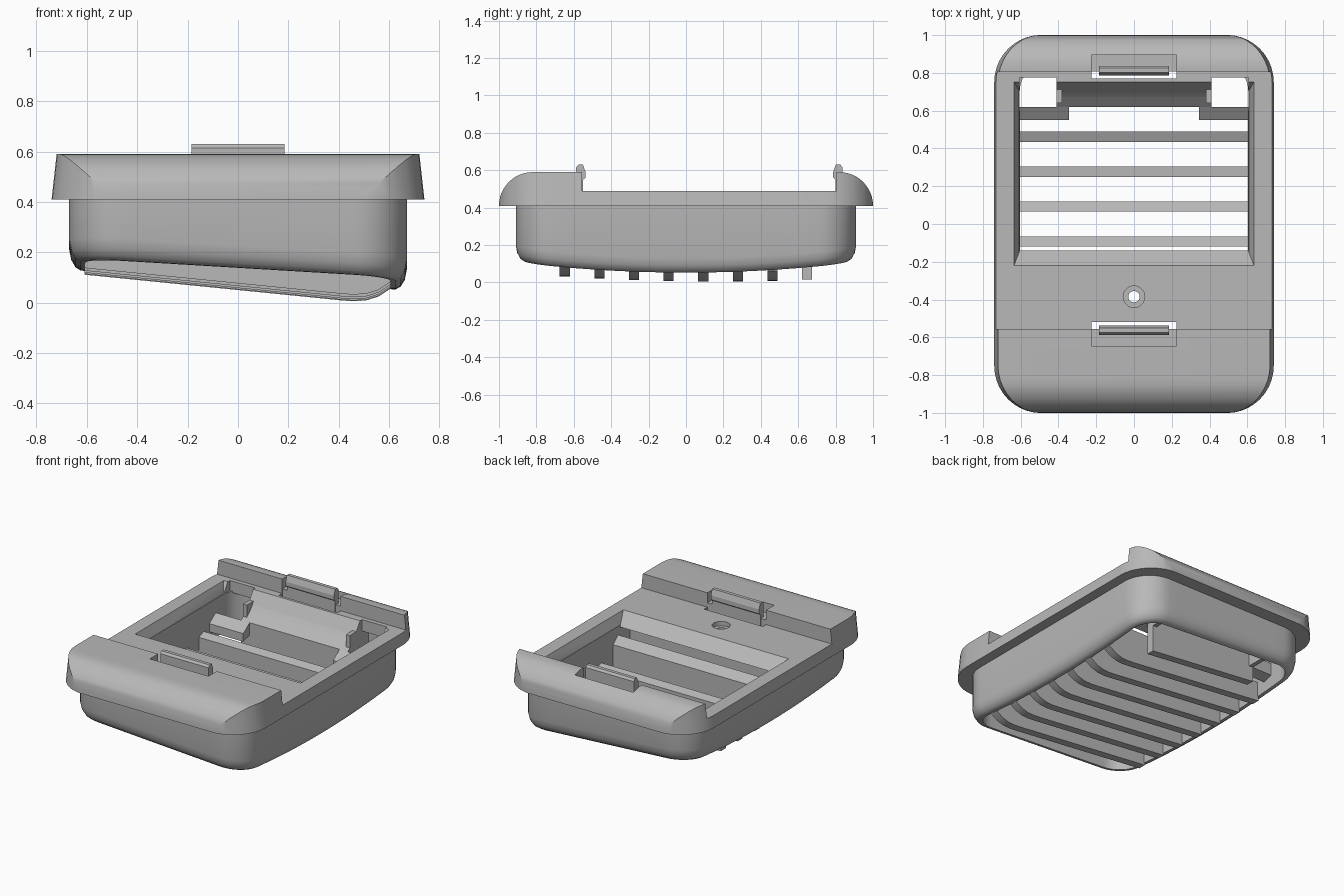
import bpy, bmesh, math
from mathutils import Vector

cube = bpy.data.objects.get("Cube")
if cube:
    bpy.data.objects.remove(cube, do_unlink=True)

grey = bpy.data.materials.new("plain grey")
grey.use_nodes = True
COLOUR = (0.48, 0.48, 0.48, 1)
grey.diffuse_color = COLOUR
grey.node_tree.nodes["Principled BSDF"].inputs["Base Color"].default_value = COLOUR


def finish(name, bm):
    bmesh.ops.recalc_face_normals(bm, faces=bm.faces)
    mesh = bpy.data.meshes.new(name)
    bm.to_mesh(mesh)
    bm.free()
    mesh.materials.append(grey)
    obj = bpy.data.objects.new(name, mesh)
    bpy.context.collection.objects.link(obj)
    return obj


def loft(name, rings, closed=False):
    """Skin matching rings of points, capped or joined end to end."""
    bm = bmesh.new()
    loops = [[bm.verts.new(p) for p in ring] for ring in rings]
    pairs = list(zip(loops, loops[1:]))
    if closed:
        pairs.append((loops[-1], loops[0]))
    else:
        bm.faces.new(loops[0])
        bm.faces.new(loops[-1])
    n = len(loops[0])
    for a, b in pairs:
        for i in range(n):
            j = (i + 1) % n
            bm.faces.new((a[i], a[j], b[j], b[i]))
    return finish(name, bm)


def extrude_x(name, profile, x0, x1):
    return loft(name, [[(x, y, z) for y, z in profile] for x in (x0, x1)])


def box(name, x0, x1, y0, y1, z0, z1):
    return extrude_x(name, [(y0, z0), (y1, z0), (y1, z1), (y0, z1)], x0, x1)


def tube_cut(name, radius, y, z0, z1):
    ring = [(radius * math.cos(i * math.tau / 32), y + radius * math.sin(i * math.tau / 32))
            for i in range(32)]
    return loft(name, [[(px, py, z) for px, py in ring] for z in (z0, z1)])


def outline(hx, hy, r, steps=10, straight=12):
    """Rounded rectangle with extra points along its sides."""
    pts = []
    for k, (sx, sy) in enumerate(((1, 1), (-1, 1), (-1, -1), (1, -1))):
        for i in range(steps + 1):
            a = math.pi / 2 * (k + i / steps)
            pts.append(Vector((sx * (hx - r) + r * math.cos(a), sy * (hy - r) + r * math.sin(a))))
    full = []
    for i, p in enumerate(pts):
        full.append(p)
        if i % (steps + 1) == steps:
            q = pts[(i + 1) % len(pts)]
            full += [p.lerp(q, j / straight) for j in range(1, straight)]
    return full


def boolean(target, cutter, operation="DIFFERENCE"):
    mod = target.modifiers.new("cut", "BOOLEAN")
    mod.operation, mod.object, mod.solver = operation, cutter, "EXACT"
    bpy.context.view_layer.objects.active = target
    bpy.ops.object.modifier_apply(modifier=mod.name)
    bpy.data.objects.remove(cutter, do_unlink=True)


def smooth(obj, angle=28):
    bpy.ops.object.select_all(action="DESELECT")
    obj.select_set(True)
    bpy.context.view_layer.objects.active = obj
    bpy.ops.object.shade_smooth_by_angle(angle=math.radians(angle))


# Flange: side profile with rounded ends, trimmed to a tapered rounded outline
arc = [math.pi / 2 * i / 12 for i in range(13)]
profile = [(-0.82 - 0.18 * math.cos(a), 0.41 + 0.18 * math.sin(a)) for a in arc]
profile += [(-0.555, 0.59), (-0.555, 0.49), (0.805, 0.49), (0.805, 0.59)]
profile += [(0.82 + 0.18 * math.sin(a), 0.41 + 0.18 * math.cos(a)) for a in arc]
flange = extrude_x("top_flange", profile, -0.9, 0.9)
trim = loft("trim", [[(p.x, p.y, z) for p in outline(hx, 1.001, 0.25)]
                     for hx, z in ((0.751, 0.31), (0.709, 0.69))])
boolean(flange, trim, "INTERSECT")

# Tray mouth with sloping sides
mouth = loft("mouth", [[(-hx, y0, z), (hx, y0, z), (hx, y1, z), (-hx, y1, z)]
                       for hx, y0, y1, z in ((0.597, -0.12, 0.687, 0.39),
                                             (0.639, -0.23, 0.758, 0.50))])
boolean(flange, mouth)

# Back windows, clip slots and screw hole
for s in (-1, 1):
    boolean(flange, box("window", 0.41 * s, 0.605 * s, 0.6, 0.775, 0.3, 0.6))
for face, s in ((-0.555, 1), (0.805, -1)):
    boolean(flange, box("slot", -0.225, 0.225, face - 0.002 * s, face + 0.035 * s, 0.3, 0.7))
    boolean(flange, box("recess", -0.225, 0.225, face - 0.09 * s, face + 0.01 * s, 0.52, 0.7))
boolean(flange, tube_cut("hole", 0.03, -0.385, 0.3, 0.6))
boolean(flange, tube_cut("counterbore", 0.057, -0.385, 0.46, 0.6))
smooth(flange)


# Lower body: hollow wall whose lower rim tilts sideways and bows along its length
def rim(x, y):
    return 0.09 - 0.06 * x + 0.055 * (y / 0.9) ** 2


def wall_ring(inset, lift, r, top=None):
    return [(p.x, p.y, top if top else rim(p.x, p.y) + lift)
            for p in outline(0.67 - inset, 0.91 - inset, r)]


body = loft("lower_body", [wall_ring(0, 0, 0.2, 0.42), wall_ring(0, 0.08, 0.2),
                           wall_ring(0.008, 0.04, 0.195), wall_ring(0.025, 0.012, 0.18),
                           wall_ring(0.045, 0, 0.16), wall_ring(0.065, 0, 0.14),
                           wall_ring(0.065, 0, 0.14, 0.42)], closed=True)
smooth(body, 40)


# Grille ribs: tops follow the tray curve, undersides tilt and turn up at the ends
def tray(y):
    if y < -0.2:
        return 0.42
    return min(0.42, 0.75 - math.sqrt(max(0.01, 0.3025 - (y - 0.27) ** 2)))


def rib_bottom(x, y):
    ends = 0.07 * max(0, (x - 0.4) / 0.21) ** 3
    return 0.05 - 0.1 * x + ends + 0.03 * ((y - 0.2) / 0.9) ** 2


for i in range(8):
    y = -0.648 + 0.185 * i
    half = 0.41 if i == 7 else 0.61
    rings = []
    for k in range(25):
        x = -half + 2 * half * k / 24
        low = rib_bottom(x, y)
        a, b = y - 0.027, y + 0.027
        rings.append([(x, a, low), (x, b, low), (x, b, tray(b)), (x, a, tray(a))])
    smooth(loft("grille_rib_%d" % (i + 1), rings))

# Curved back wall of the tray, with lower side strips and window cheeks
ys = [0.63 + 0.015 * i for i in range(6)]
back = [(y, tray(y)) for y in ys] + [(y + 0.03, tray(y) - 0.03) for y in reversed(ys)]
smooth(extrude_x("tray_back", back, -0.41, 0.41))
strip = [(0.55, tray(0.55)), (0.62, tray(0.62)), (0.62, 0.24), (0.55, 0.22)]
for side, s in (("left", 1), ("right", -1)):
    extrude_x("tray_strip_" + side, strip, 0.345 * s, 0.61 * s)
    box("window_cheek_" + side, 0.38 * s, 0.41 * s, 0.64, 0.86, 0.2, 0.43)

# Snap clips standing in the slots
hook = [(-0.03, 0.46), (0.005, 0.46), (0.005, 0.55), (0.018, 0.56), (0.018, 0.59),
        (0.004, 0.63), (-0.02, 0.63), (-0.032, 0.615)]
for name, face, s in (("front_clip", -0.555, 1), ("back_clip", 0.805, -1)):
    extrude_x(name, [(face + u * s, z) for u, z in hook], -0.185, 0.185)
